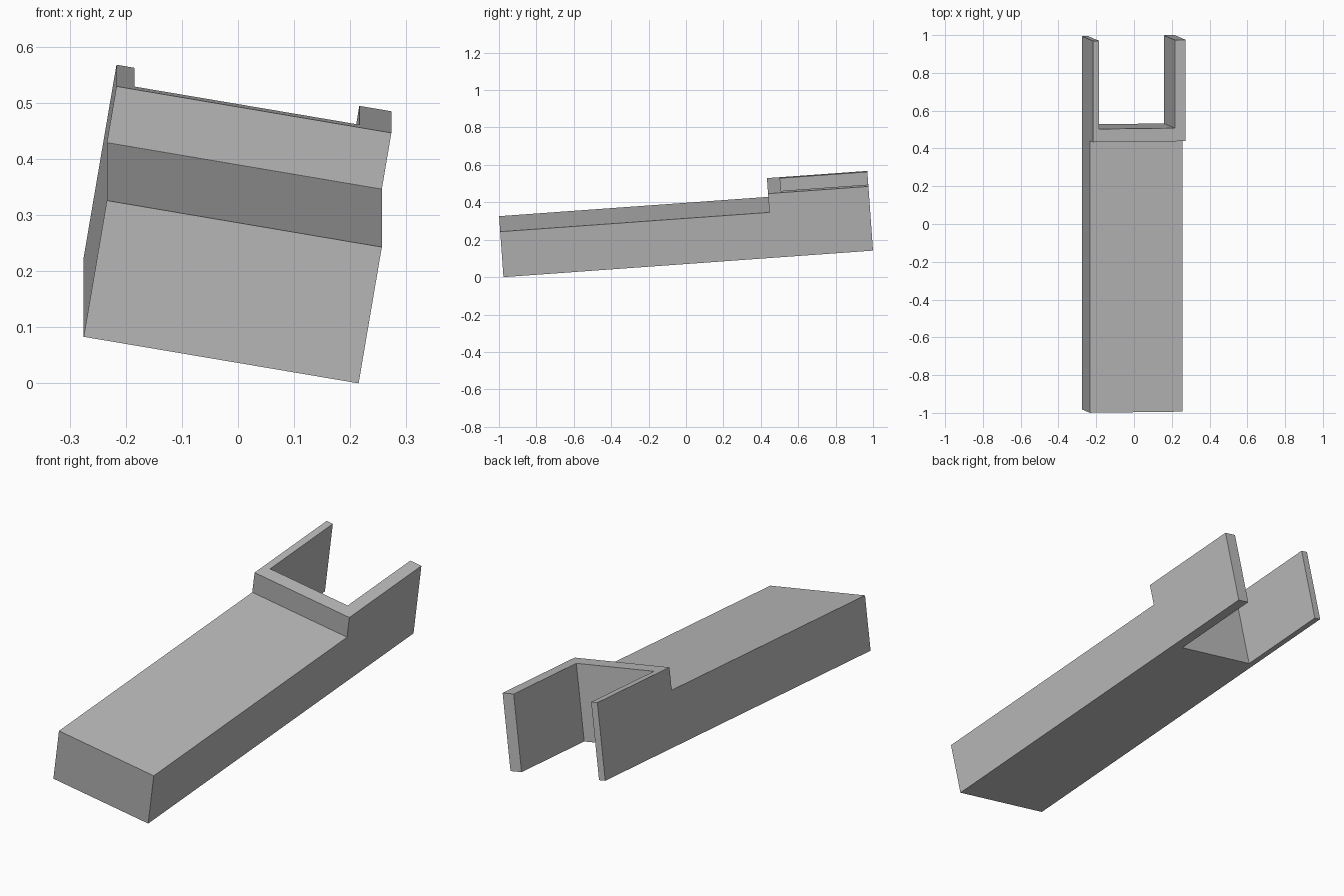
import bpy, bmesh
from math import radians
from mathutils import Matrix, Vector

cube = bpy.data.objects.get("Cube")
if cube:
    bpy.data.objects.remove(cube, do_unlink=True)

# Dimensions along the block's own axes
WIDTH, LENGTH = 0.497, 1.981
DECK, TOP = 0.247, 0.349           # height of the long deck and of the raised fork
STEP, SLOT = 1.443, 1.513          # where the fork rises and where its slot begins
THIN, THICK = 0.0325, 0.058        # prong widths
HALF = WIDTH / 2

grey = bpy.data.materials.new("plain grey")
grey.use_nodes = True
colour = (0.5, 0.5, 0.5, 1)
grey.diffuse_color = colour
grey.node_tree.nodes["Principled BSDF"].inputs["Base Color"].default_value = colour

# The whole block is rolled sideways and pitched up toward the back
tilt = (Matrix.Translation((-0.03, -0.979, 0.0415))
        @ Matrix.Rotation(radians(4.1), 4, 'X')
        @ Matrix.Rotation(radians(9.63), 4, 'Y'))


def extrude_profile(name, profile, x0, x1):
    """Extrude a (y, z) side profile from x0 to x1 and tilt it into place."""
    bm = bmesh.new()
    face = bm.faces.new([bm.verts.new((x0, y, z)) for y, z in profile])
    grown = bmesh.ops.extrude_face_region(bm, geom=[face])["geom"]
    verts = [v for v in grown if isinstance(v, bmesh.types.BMVert)]
    bmesh.ops.translate(bm, verts=verts, vec=Vector((x1 - x0, 0, 0)))
    bmesh.ops.recalc_face_normals(bm, faces=bm.faces)
    bm.transform(tilt)
    mesh = bpy.data.meshes.new(name)
    bm.to_mesh(mesh)
    bm.free()
    mesh.materials.append(grey)
    obj = bpy.data.objects.new(name, mesh)
    bpy.context.scene.collection.objects.link(obj)
    return obj


# Long block with the raised step at the back
block = extrude_profile(
    "forked_block",
    [(0, 0), (LENGTH, 0), (LENGTH, TOP), (STEP, TOP), (STEP, DECK), (0, DECK)],
    -HALF, HALF)

# Open slot cut through the back, leaving two prongs
cutter = extrude_profile(
    "slot_cutter",
    [(SLOT, -1), (LENGTH + 1, -1), (LENGTH + 1, 1), (SLOT, 1)],
    -HALF + THIN, HALF - THICK)
cutter.hide_render = True

cut = block.modifiers.new("slot", 'BOOLEAN')
cut.operation = 'DIFFERENCE'
cut.solver = 'EXACT'
cut.object = cutter
bpy.context.view_layer.objects.active = block
bpy.ops.object.modifier_apply(modifier=cut.name)
bpy.data.objects.remove(cutter, do_unlink=True)
